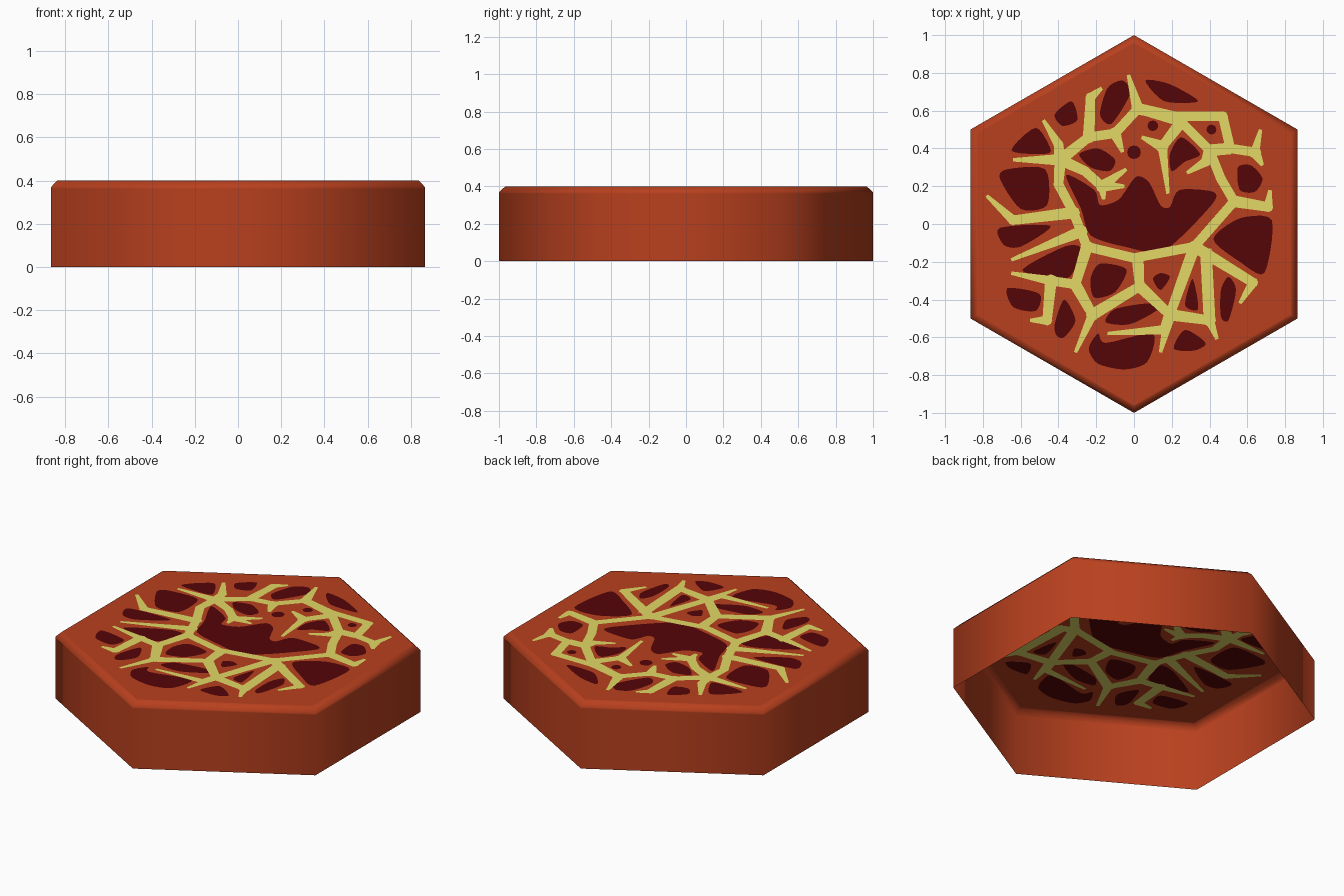
import bpy
import bmesh
import math
from mathutils import Vector
from mathutils.geometry import delaunay_2d_cdt

cube = bpy.data.objects.get("Cube")
if cube:
    bpy.data.objects.remove(cube, do_unlink=True)

TOP = 0.4
ROOT_HALF = 0.031
CRACK_HALF = 0.025
TIP_HALF = 0.009
shapes = []  # pairs of counter-clockwise outline and material slot


def make_material(name, colour):
    material = bpy.data.materials.new(name)
    material.use_nodes = True
    material.diffuse_color = (*colour, 1)
    for node in material.node_tree.nodes:
        if node.type == 'BSDF_PRINCIPLED':
            node.inputs["Base Color"].default_value = (*colour, 1)
    return material


def ring(centre, radius, sides):
    step = math.tau / sides
    return [centre + Vector((-math.sin(i * step), math.cos(i * step))) * radius
            for i in range(sides)]


def patch(*points):
    """Dark cooled slab: a softly rounded closed outline, in hundredths."""
    pts = [Vector(p) / 100 for p in points]
    count = len(pts)
    outline = []
    for i in range(count):
        before, start = pts[i - 1], pts[i]
        end, after = pts[(i + 1) % count], pts[(i + 2) % count]
        pull_start = (end - before) * 0.4
        pull_end = (after - start) * 0.4
        for k in range(5):
            t = k / 5
            blend = t * t * (3 - 2 * t)
            outline.append(start.lerp(end, blend)
                           + pull_start * t * (1 - t) ** 2
                           - pull_end * t * t * (1 - t))
    area = sum(a.cross(b) for a, b in zip(outline, outline[1:] + outline[:1]))
    if area < 0:
        outline.reverse()
    shapes.append((outline, 1))


def spot(x, y, radius):
    shapes.append((ring(Vector((x, y)) / 100, radius, 12), 1))


def crack(*points, tip=True):
    """Glowing vein: a ribbon along a path, narrowing to its tip."""
    pts = [Vector(p) / 100 for p in points]
    last = len(pts) - 1
    halves = [ROOT_HALF] + [CRACK_HALF] * last
    halves[last] = TIP_HALF if tip else ROOT_HALF
    for i in range(last):
        a, b = pts[i], pts[i + 1]
        along = (b - a).normalized()
        side = Vector((-along.y, along.x))
        shapes.append(([a + side * halves[i], a - side * halves[i],
                        b - side * halves[i + 1], b + side * halves[i + 1]], 2))
        shapes.append((ring(a, halves[i] * 1.1, 8), 2))


# Large central slab
patch((-36, 26), (-21, 18), (-18, 10), (-8, 13), (1, 25), (8, 22), (14, 10),
      (19, 9), (24, 18), (42, 17), (41, 10), (16, -14), (-5, -12), (-23, -6),
      (-28, 8))

# Slabs towards the back
patch((-65, 39), (-52, 51), (-44, 39), (-50, 37))
patch((-42, 58), (-33, 65), (-30, 55), (-38, 52))
patch((-18, 58), (-14, 72), (-6, 76), (-2, 69), (-12, 53))
patch((6, 76), (19, 74), (34, 65), (16, 65))
patch((-29, 37), (-19, 40), (-10, 34), (-13, 28), (-23, 30))
patch((19, 37), (25, 46), (35, 37), (27, 33), (20, 28))
patch((55, 30), (62, 31), (68, 24), (64, 17), (56, 18))
spot(0, 38, 0.036)
spot(10, 52, 0.028)
spot(41, 50, 0.026)

# Slabs on the two sides
patch((-71, 24), (-67, 29), (-47, 29), (-46, 10), (-60, 8))
patch((-71, -2), (-44, -1), (-60, -12), (-69, -11))
patch((-59, -24), (-37, -12), (-28, -13), (-34, -28), (-47, -28))
patch((-67, -34), (-50, -37), (-52, -46), (-64, -44))
patch((42, -8), (56, 3), (73, 2), (69, -26), (56, -20))

# Slabs towards the front
patch((-42, -53), (-37, -40), (-31, -51), (-37, -60), (-41, -59))
patch((-23, -29), (-18, -21), (-4, -24), (-10, -36), (-21, -39))
patch((10, -29), (14, -26), (19, -28), (14, -35))
patch((27, -43), (31, -29), (34, -45))
patch((46, -35), (50, -28), (54, -35), (50, -51), (46, -49))
patch((-24, -66), (-19, -58), (-15, -63), (10, -58), (7, -73), (-5, -77),
      (-19, -74))
patch((21, -66), (27, -56), (38, -63), (32, -67))
patch((-10, -45), (8, -42), (13, -45), (-2, -53), (-15, -52))

# Main loop of veins round the central slab
crack((-39, 34), (-40, 21), (-32, 6), (-25, -12), (0, -18), (32, -12),
      (53, 12), (46, 24), (40, 39), (25, 54), (2, 61), (-10, 48), (-24, 46),
      (-39, 34), tip=False)

# Veins towards the back
crack((-39, 34), (-40, 42), (-48, 55))
crack((-39, 34), (-64, 34))
crack((-24, 46), (-23, 67), (-17, 72))
crack((2, 61), (-3, 79))
crack((-10, 48), (-6, 38))
crack((2, 61), (22, 57), (47, 57), (51, 40), (64, 38), (67, 50))
crack((40, 39), (51, 40), tip=False)
crack((64, 38), (68, 31))
crack((25, 54), (15, 41), (18, 16))
crack((15, 41), (4, 46))
crack((40, 39), (38, 33), (28, 27))
crack((-39, 34), (-26, 28), (-17, 20), (-16, 13))
crack((-17, 20), (-4, 29))
crack((-17, 20), (-5, 20))

# Veins on the two sides
crack((53, 12), (71, 9), (72, 18))
crack((-32, 6), (-64, 2), (-78, 15))
crack((-28, -4), (-65, -19))

# Veins towards the front
crack((-25, -12), (-31, -32), (-44, -30), (-65, -26))
crack((-44, -30), (-46, -51), (-55, -51))
crack((-31, -32), (-22, -48), (-31, -68))
crack((-22, -48), (3, -33), (2, -19), tip=False)
crack((3, -33), (19, -48), (32, -12), tip=False)
crack((19, -48), (16, -56), (-14, -58))
crack((19, -48), (14, -68))
crack((19, -48), (40, -51), (44, -61))
crack((40, -51), (38, -13), tip=False)
crack((32, -12), (63, -31), (56, -42))

# Hexagonal shell, open underneath: wall, chamfer and flat rim
bm = bmesh.new()
origin = Vector((0, 0))
profile = [(1, 0), (1, 0.362), (1, 0.37), (0.966, TOP), (0.957, TOP)]
loops = [[bm.verts.new((p.x, p.y, z)) for p in ring(origin, radius, 6)]
         for radius, z in profile]
for lower, upper in zip(loops, loops[1:]):
    for i in range(6):
        j = (i + 1) % 6
        bm.faces.new((lower[i], lower[j], upper[j], upper[i]))

# Top face, cut along the outlines of the slabs and veins
points = ring(origin, profile[-1][0], 6)
outlines = [list(range(6))]
slots = [0]
for outline, slot in shapes:
    outlines.append(list(range(len(points), len(points) + len(outline))))
    points.extend(outline)
    slots.append(slot)
cut = delaunay_2d_cdt(points, [], outlines, 0, 1e-5)
cut_points, cut_faces, sources = cut[0], cut[2], cut[5]
top_verts = [bm.verts.new((p.x, p.y, TOP)) for p in cut_points]
for corners, source in zip(cut_faces, sources):
    face = bm.faces.new([top_verts[c] for c in corners])
    face.material_index = max((slots[s] for s in source), default=0)
bmesh.ops.remove_doubles(bm, verts=bm.verts, dist=1e-5)
for face in bm.faces:
    face.smooth = True

mesh = bpy.data.meshes.new("lava_tile")
bm.to_mesh(mesh)
bm.free()
mesh.materials.append(make_material("red_clay", (0.48, 0.051, 0.013)))
mesh.materials.append(make_material("dark_crust", (0.09, 0.0015, 0.002)))
mesh.materials.append(make_material("yellow_glow", (0.76, 0.69, 0.13)))
tile = bpy.data.objects.new("lava_tile", mesh)
bpy.context.collection.objects.link(tile)
